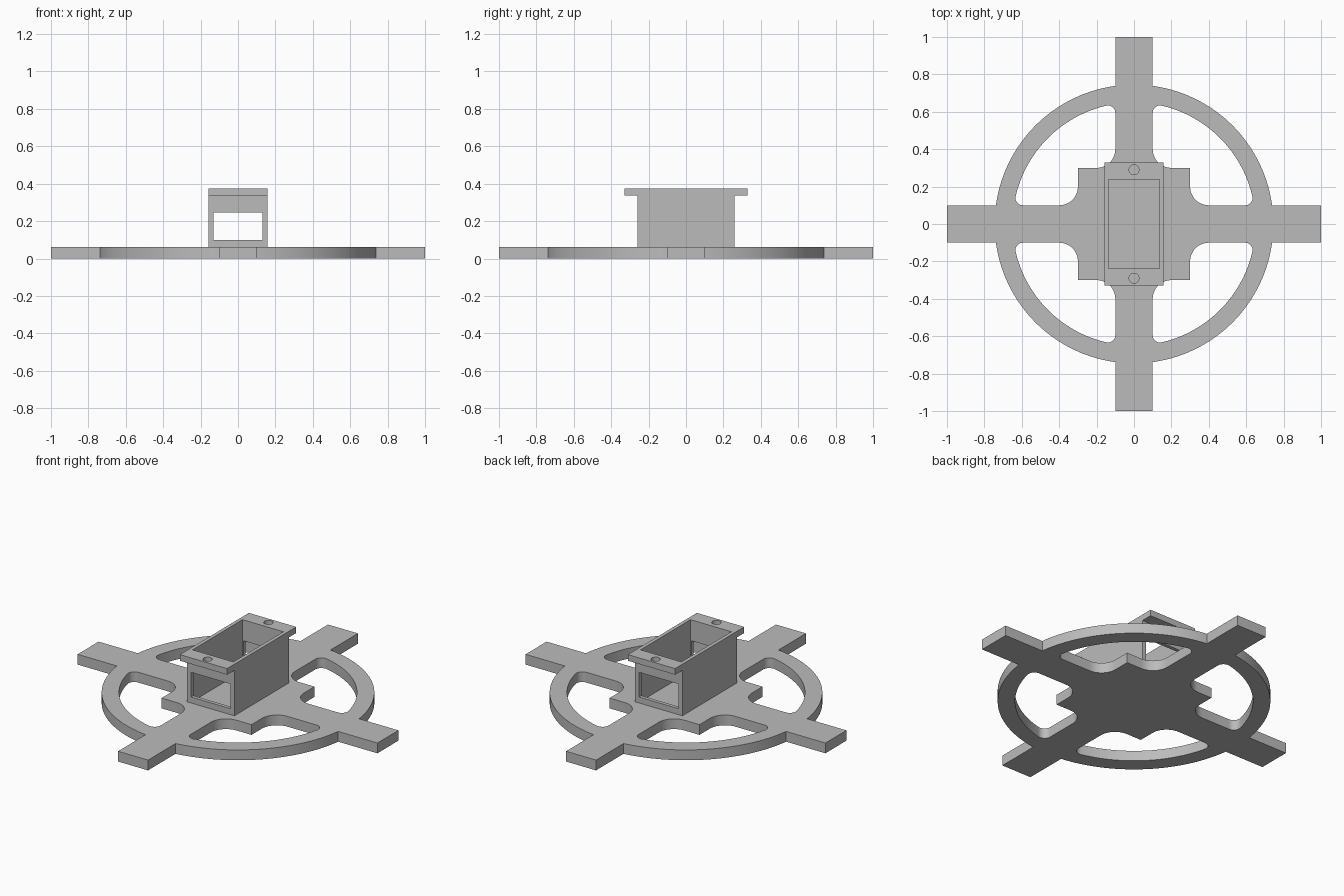
import bpy
import bmesh
from math import asin, atan2, cos, sin, pi, sqrt, radians
from mathutils import Matrix

old = bpy.data.objects.get("Cube")
if old:
    bpy.data.objects.remove(old, do_unlink=True)

PLATE = 0.062              # plate thickness
ARM = 0.1                  # half width of an arm
HUB = 0.3                  # half width of the square hub
RING_OUT, RING_IN = 0.745, 0.65
TOP, FLANGE = 0.373, 0.336  # flange top and underside

grey = bpy.data.materials.new("light grey")
grey.use_nodes = True
grey.diffuse_color = (0.5, 0.5, 0.5, 1)
grey.node_tree.nodes["Principled BSDF"].inputs["Base Color"].default_value = (0.5, 0.5, 0.5, 1)


def arc(cx, cy, r, a, b, n):
    return [(cx + r * cos(a + (b - a) * i / n), cy + r * sin(a + (b - a) * i / n))
            for i in range(n + 1)]


def turned(points, quarter):
    for _ in range(quarter):
        points = [(-y, x) for x, y in points]
    return points


def add_object(name, mesh):
    obj = bpy.data.objects.new(name, mesh)
    bpy.context.collection.objects.link(obj)
    return obj


def bake(obj, name):
    """Replace an object by its evaluated, cleaned mesh."""
    bpy.context.view_layer.update()
    mesh = bpy.data.meshes.new_from_object(
        obj.evaluated_get(bpy.context.evaluated_depsgraph_get()))
    bpy.data.objects.remove(obj, do_unlink=True)
    bm = bmesh.new()
    bm.from_mesh(mesh)
    bmesh.ops.remove_doubles(bm, verts=bm.verts, dist=1e-5)
    bmesh.ops.recalc_face_normals(bm, faces=bm.faces)
    bm.to_mesh(mesh)
    bm.free()
    mesh.materials.clear()
    mesh.materials.append(grey)
    result = add_object(name, mesh)
    bpy.ops.object.select_all(action='DESELECT')
    result.select_set(True)
    bpy.context.view_layer.objects.active = result
    bpy.ops.object.shade_smooth_by_angle(angle=radians(30))
    return result


# Base plate: four arms, ring, and a rounded window in each quarter
start = asin(ARM / RING_OUT)
rim = [(1, -ARM), (1, ARM)] + arc(0, 0, RING_OUT, start, pi / 2 - start, 40)
outline = [p for q in range(4) for p in turned(rim, q)]

fillet = 0.04
cy = ARM + fillet
cx = sqrt((RING_IN - fillet) ** 2 - cy ** 2)
lean = atan2(cy, cx)
half = [(HUB, HUB)]
half += arc(HUB + 0.1, ARM + 0.1, 0.1, pi, 1.5 * pi, 12)
half += arc(cx, cy, fillet, -pi / 2, lean, 12)
half += arc(0, 0, RING_IN, lean, pi / 4, 16)[1:]
window = half + [(y, x) for x, y in half[-2:0:-1]]

curve = bpy.data.curves.new("plate_outline", 'CURVE')
curve.dimensions = '2D'
curve.fill_mode = 'BOTH'
curve.extrude = PLATE / 2
for points in [outline] + [turned(window, q) for q in range(4)]:
    spline = curve.splines.new('POLY')
    spline.points.add(len(points) - 1)
    for target, (x, y) in zip(spline.points, points):
        target.co = (x, y, 0, 1)
    spline.use_cyclic_u = True
base = bake(add_object("plate_outline", curve), "base_plate")
base.data.transform(Matrix.Translation((0, 0, PLATE / 2)))


# Holder: T-shaped side profile extruded across, then hollowed out
def box(name, x, y, z0, z1):
    bm = bmesh.new()
    bmesh.ops.create_cube(bm, size=1)
    bmesh.ops.scale(bm, vec=(2 * x, 2 * y, z1 - z0), verts=bm.verts)
    bmesh.ops.translate(bm, vec=(0, 0, (z0 + z1) / 2), verts=bm.verts)
    mesh = bpy.data.meshes.new(name)
    bm.to_mesh(mesh)
    bm.free()
    return add_object(name, mesh)


def screw_hole(y):
    bm = bmesh.new()
    bmesh.ops.create_cone(bm, cap_ends=True, segments=32, radius1=0.026,
                          radius2=0.026, depth=0.2)
    bmesh.ops.translate(bm, vec=(0, y, TOP), verts=bm.verts)
    mesh = bpy.data.meshes.new("screw_cutter")
    bm.to_mesh(mesh)
    bm.free()
    return add_object("screw_cutter", mesh)


WIDTH, BODY, LIP = 0.158, 0.26, 0.329
side = [(BODY, PLATE), (BODY, FLANGE), (LIP, FLANGE), (LIP, TOP)]
side += [(-y, z) for y, z in reversed(side)]
bm = bmesh.new()
face = bm.faces.new([bm.verts.new((-WIDTH, y, z)) for y, z in side])
extruded = bmesh.ops.extrude_face_region(bm, geom=[face])["geom"]
bmesh.ops.translate(bm, vec=(2 * WIDTH, 0, 0),
                    verts=[g for g in extruded if isinstance(g, bmesh.types.BMVert)])
if face.is_valid and len([f for f in bm.faces if len(f.verts) == 8]) < 2:
    bm.faces.new(face.verts)
bmesh.ops.recalc_face_normals(bm, faces=bm.faces)
mesh = bpy.data.meshes.new("holder_body")
bm.to_mesh(mesh)
bm.free()
body = add_object("holder_body", mesh)

cutters = [box("cavity_cutter", 0.136, 0.238, 0.01, 0.5),
           box("end_window_cutter", 0.131, 0.5, 0.098, 0.247),
           screw_hole(0.29), screw_hole(-0.29)]
for cutter in cutters:
    cutter.hide_render = True
    cut = body.modifiers.new(cutter.name, 'BOOLEAN')
    cut.operation = 'DIFFERENCE'
    cut.solver = 'EXACT'
    cut.object = cutter
bake(body, "holder")
for cutter in cutters:
    bpy.data.objects.remove(cutter, do_unlink=True)
